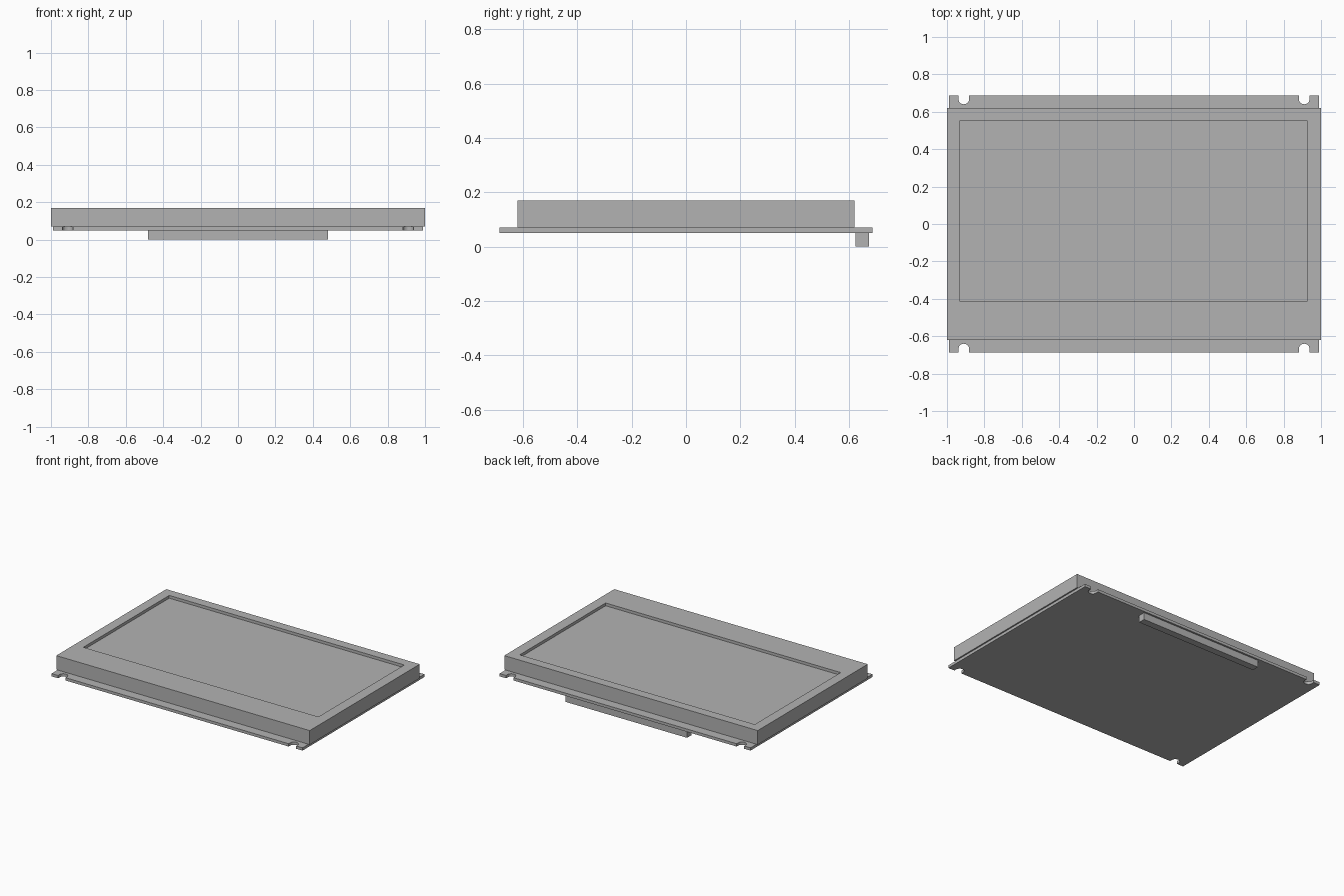
import bpy, bmesh, math

old = bpy.data.objects.get("Cube")
if old:
    bpy.data.objects.remove(old, do_unlink=True)

GREY = (0.45, 0.45, 0.45, 1)
grey = bpy.data.materials.new("plain grey")
grey.use_nodes = True
grey.diffuse_color = GREY
grey.node_tree.nodes["Principled BSDF"].inputs["Base Color"].default_value = GREY


def finish(name, bm):
    bmesh.ops.recalc_face_normals(bm, faces=bm.faces)
    mesh = bpy.data.meshes.new(name)
    bm.to_mesh(mesh)
    bm.free()
    mesh.materials.append(grey)
    obj = bpy.data.objects.new(name, mesh)
    bpy.context.collection.objects.link(obj)
    return obj


def rect(x0, x1, y0, y1):
    return [(x0, y0), (x1, y0), (x1, y1), (x0, y1)]


def stack(name, layers):
    """Join matching outlines, given as (outline, z), and cap both ends."""
    bm = bmesh.new()
    rings = [[bm.verts.new((x, y, z)) for x, y in pts] for pts, z in layers]
    for a, b in zip(rings, rings[1:]):
        for i in range(len(a)):
            j = (i + 1) % len(a)
            bm.faces.new((a[i], a[j], b[j], b[i]))
    bm.faces.new(rings[0][::-1])
    bm.faces.new(rings[-1])
    return finish(name, bm)


# Display frame with the recessed screen
frame = rect(-1, 1, -0.62, 0.62)
screen = rect(-0.93, 0.925, -0.415, 0.553)
stack("display_frame", [(frame, 0.07), (frame, 0.17), (screen, 0.17), (screen, 0.15)])

# Circuit board with rounded mounting slots along the front and back edges
HALF_X, HALF_Y, SLOT_X, SLOT_R, SLOT_Y, STEPS = 0.99, 0.687, 0.91, 0.029, 0.669, 12


def slot(cx):
    arc = [math.pi * i / STEPS for i in range(STEPS + 1)]
    curve = [(cx - SLOT_R * math.cos(a), -SLOT_Y + SLOT_R * math.sin(a)) for a in arc]
    return [(cx - SLOT_R, -HALF_Y)] + curve + [(cx + SLOT_R, -HALF_Y)]


front_edge = [(-HALF_X, -HALF_Y)] + slot(-SLOT_X) + slot(SLOT_X) + [(HALF_X, -HALF_Y)]
board = front_edge + [(-x, -y) for x, y in front_edge]
stack("circuit_board", [(board, 0.05), (board, 0.07)])

# Connector strip under the back edge
strip = rect(-0.48, 0.48, 0.624, 0.674)
stack("connector_strip", [(strip, 0), (strip, 0.05)])
